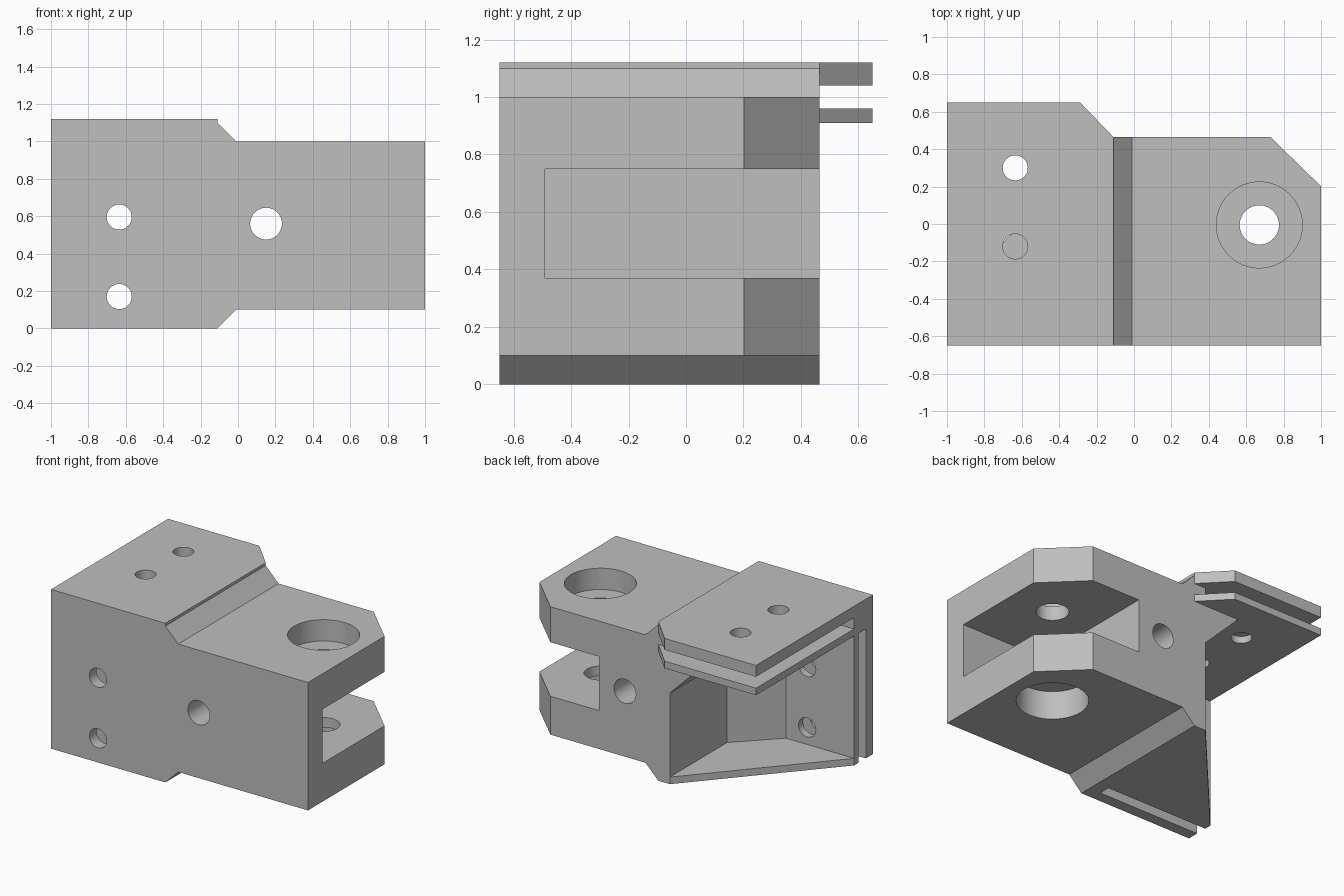
import bpy, bmesh
from mathutils import Vector, Matrix

if "Cube" in bpy.data.objects:
    bpy.data.objects.remove(bpy.data.objects["Cube"], do_unlink=True)

grey = bpy.data.materials.new("plain_grey")
grey.use_nodes = True
grey.diffuse_color = (0.52, 0.52, 0.52, 1)
grey.node_tree.nodes["Principled BSDF"].inputs["Base Color"].default_value = (0.52, 0.52, 0.52, 1)


def finish(name, bm):
    bmesh.ops.recalc_face_normals(bm, faces=bm.faces)
    mesh = bpy.data.meshes.new(name)
    bm.to_mesh(mesh)
    bm.free()
    mesh.materials.append(grey)
    obj = bpy.data.objects.new(name, mesh)
    bpy.context.collection.objects.link(obj)
    return obj


def prism(name, outline, lo, hi, axis="z"):
    """Extrude an outline along z (points are x, y) or along y (points are x, z)."""
    bm = bmesh.new()
    place = (lambda a, b: (a, b, lo)) if axis == "z" else (lambda a, b: (a, lo, b))
    face = bm.faces.new([bm.verts.new(place(a, b)) for a, b in outline])
    step = Vector((0, 0, hi - lo)) if axis == "z" else Vector((0, hi - lo, 0))
    new = bmesh.ops.extrude_face_region(bm, geom=[face])["geom"]
    bmesh.ops.translate(bm, vec=step, verts=[v for v in new if isinstance(v, bmesh.types.BMVert)])
    return finish(name, bm)


def box(name, x0, x1, y0, y1, z0, z1):
    return prism(name, [(x0, y0), (x1, y0), (x1, y1), (x0, y1)], z0, z1)


def drill(name, a, b, radius, lo, hi, axis="z"):
    """Round cutter along z at (x, y) or along y at (x, z)."""
    bm = bmesh.new()
    mid = (lo + hi) / 2
    if axis == "z":
        matrix = Matrix.Translation((a, b, mid))
    else:
        matrix = Matrix.Translation((a, mid, b)) @ Matrix.Rotation(1.5707963, 4, "X")
    bmesh.ops.create_cone(bm, cap_ends=True, segments=48, radius1=radius, radius2=radius,
                          depth=hi - lo, matrix=matrix)
    return finish(name, bm)


def cut(target, cutter):
    mod = target.modifiers.new("cut", "BOOLEAN")
    mod.operation = "DIFFERENCE"
    mod.solver = "EXACT"
    mod.object = cutter
    bpy.context.view_layer.update()
    graph = bpy.context.evaluated_depsgraph_get()
    mesh = bpy.data.meshes.new_from_object(target.evaluated_get(graph))
    target.modifiers.clear()
    target.data = mesh
    bpy.data.objects.remove(cutter, do_unlink=True)


# Main block: stepped side outline
body = prism("bracket_body", [(-1, 0), (-0.11, 0), (-0.01, 0.1), (1, 0.1), (1, 1),
                              (-0.01, 1), (-0.11, 1.1), (-0.11, 1.12), (-1, 1.12)],
             -0.65, 0.65, "y")

# Back edge with the two angled corners
cut(body, prism("back_trim", [(-0.385, 0.75), (-0.11, 0.465), (0.73, 0.465),
                              (1.1, 0.104), (1.1, 0.75)], -1, 2))
# Clear space behind the block under the overhanging plates
cut(body, box("overhang_space", -1.1, 0, 0.465, 0.8, -0.1, 0.91))

# Pocket with sloped corners at the front plate and under the top plate
pocket = prism("pocket", [(-1.1, -0.44), (-0.47, -0.44), (-0.2, -0.17),
                          (-0.2, 0.6), (-1.1, 0.6)], 0.05, 0.91)
cut(pocket, prism("top_gusset", [(-0.1, 0.54), (-0.1, 1.01), (-0.57, 1.01)], -0.7, 0.7, "y"))
cut(body, pocket)

# Slanted outer edge of the thin bottom web
cut(body, prism("web_trim", [(-1.1, -0.44), (-1, -0.44), (-0.2, 0.465),
                             (-0.2, 0.8), (-1.1, 0.8)], -0.1, 0.07))

# Narrow slots splitting the top and front walls into paired plates
cut(body, box("top_slot", -1.1, -0.2, -0.44, 0.8, 0.96, 1.04))
cut(body, box("top_slot_back", -1.1, 0, 0.465, 0.8, 0.96, 1.04))
cut(body, box("front_slot", -1.1, -0.2, -0.57, -0.49, -0.1, 0.91))

# Wide fork opening
cut(body, box("fork_opening", 0.35, 1.1, -0.49, 0.6, 0.37, 0.75))

# Pivot bore with a counterbore on both outer faces
cut(body, drill("pivot_bore", 0.67, -0.005, 0.105, -0.2, 1.3))
cut(body, drill("upper_counterbore", 0.67, -0.005, 0.23, 0.85, 1.3))
cut(body, drill("lower_counterbore", 0.67, -0.005, 0.23, -0.2, 0.3))

# Cross hole and the small mounting holes
cut(body, drill("cross_hole", 0.15, 0.56, 0.085, -0.8, 0.8, "y"))
for z in (0.17, 0.595):
    cut(body, drill("front_hole", -0.635, z, 0.067, -0.8, -0.3, "y"))
for y in (-0.12, 0.3):
    cut(body, drill("top_hole", -0.635, y, 0.067, 0.8, 1.3))

bpy.ops.object.select_all(action="DESELECT")
body.select_set(True)
bpy.context.view_layer.objects.active = body
bpy.ops.object.shade_smooth_by_angle()
